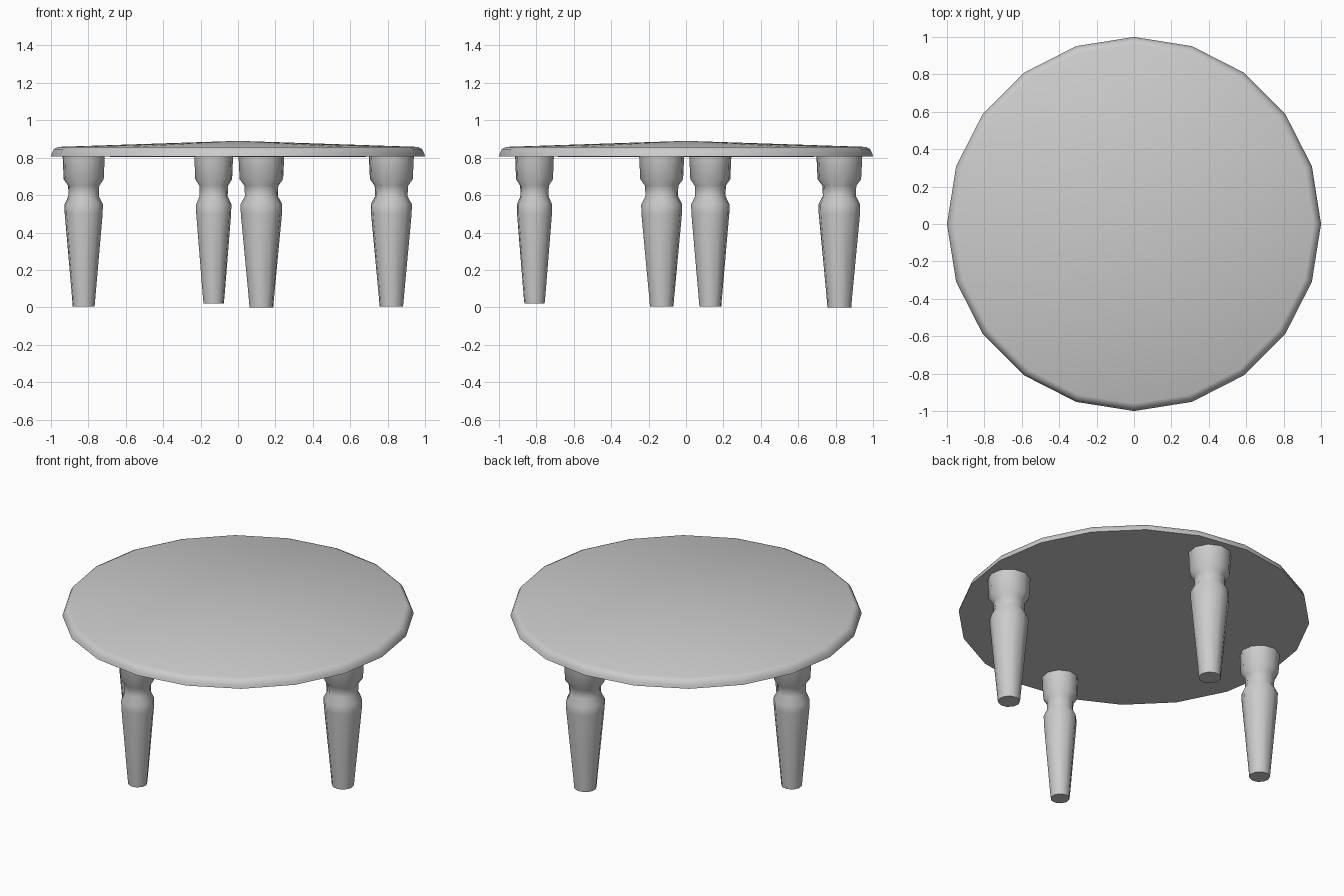
import bpy, bmesh, math

if "Cube" in bpy.data.objects:
    bpy.data.objects.remove(bpy.data.objects["Cube"])


def lathe(name, profile, sides, location=(0, 0, 0), turn=0.0, angle=40):
    """Revolve (radius, z) points around z; radius 0 becomes a pole."""
    bm = bmesh.new()
    rings = []
    for r, z in profile:
        if r == 0:
            rings.append([bm.verts.new((0, 0, z))])
        else:
            rings.append([bm.verts.new((r * math.cos(turn + i * math.tau / sides),
                                        r * math.sin(turn + i * math.tau / sides), z))
                          for i in range(sides)])
    for a, b in zip(rings, rings[1:]):
        for i in range(sides):
            j = (i + 1) % sides
            corners = [a[i % len(a)], a[j % len(a)], b[j % len(b)], b[i % len(b)]]
            bm.faces.new(list(dict.fromkeys(corners)))
    bmesh.ops.recalc_face_normals(bm, faces=bm.faces)
    mesh = bpy.data.meshes.new(name)
    bm.to_mesh(mesh)
    bm.free()
    obj = bpy.data.objects.new(name, mesh)
    obj.location = location
    bpy.context.collection.objects.link(obj)
    bpy.ops.object.select_all(action='DESELECT')
    bpy.context.view_layer.objects.active = obj
    obj.select_set(True)
    bpy.ops.object.shade_smooth_by_angle(angle=math.radians(angle))
    return obj


# Round top: flat underside, rounded rim, very shallow cone rising to the centre
lathe("table_top", [(0, 0.803), (1.0, 0.806), (0.995, 0.825), (0.983, 0.847),
                    (0.96, 0.858), (0, 0.89)], 20)

# Turned leg profile, as (fraction of top radius, z)
LEG = [(1.0, 0.81), (0.95, 0.685), (0.74, 0.65), (0.72, 0.595),
       (0.91, 0.55), (0.90, 0.50), (0.56, 0.06), (0.52, 0.0)]

# Four slightly uneven legs: name, x, y, top radius, foot height
for name, x, y, radius, foot in [("front_leg", -0.13, -0.81, 0.105, 0.02),
                                 ("right_leg", 0.82, -0.13, 0.122, 0.005),
                                 ("back_leg", 0.125, 0.82, 0.124, 0.0),
                                 ("left_leg", -0.825, 0.13, 0.114, 0.005)]:
    profile = [(f * radius, max(z, foot)) for f, z in LEG]
    profile = [(0, 0.81)] + profile + [(0, foot)]
    lathe(name, profile, 10, (x, y, 0), math.atan2(y, x), 50)
